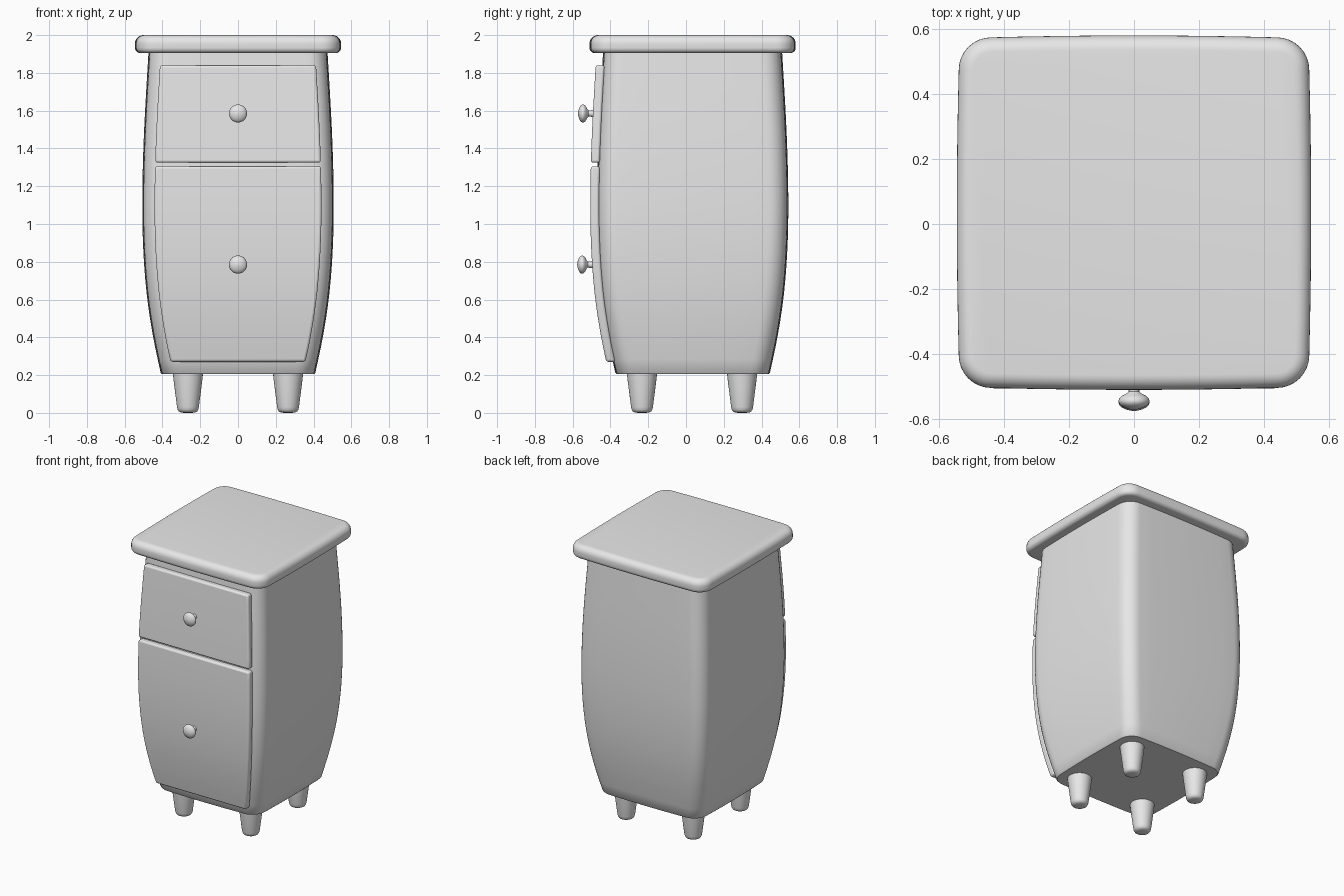
import bpy, bmesh, math
from mathutils import Vector

if "Cube" in bpy.data.objects:
    bpy.data.objects.remove(bpy.data.objects["Cube"])

CY = 0.035  # centre of the cabinet in depth
grey = bpy.data.materials.new("plain grey")
grey.diffuse_color = (0.8, 0.8, 0.8, 1)
grey.use_nodes = True
grey.node_tree.nodes["Principled BSDF"].inputs["Base Color"].default_value = grey.diffuse_color

# half-width of the bulging body by height
PROFILE = [(0.205, 0.408), (0.4, 0.449), (0.6, 0.480), (0.8, 0.498), (1.0, 0.506),
           (1.2, 0.506), (1.4, 0.501), (1.6, 0.492), (1.91, 0.474)]


def half_width(z):
    """Smooth (Catmull-Rom style) lookup of the body half-width."""
    p = PROFILE
    z = min(max(z, p[0][0]), p[-1][0])
    i = max(k for k in range(len(p) - 1) if p[k][0] <= z)

    def slope(k):
        a, b = p[max(k - 1, 0)], p[min(k + 1, len(p) - 1)]
        return (b[1] - a[1]) / (b[0] - a[0])
    (z0, w0), (z1, w1) = p[i], p[i + 1]
    d = z1 - z0
    t = (z - z0) / d
    return ((2*t**3 - 3*t**2 + 1) * w0 + (t**3 - 2*t**2 + t) * d * slope(i)
            + (3*t**2 - 2*t**3) * w1 + (t**3 - t**2) * d * slope(i + 1))


def rounded_square(hw, r, z, bulge=0.006, seg=8, side=8):
    """Ring with round corners and gently bowed sides."""
    base = hw - bulge
    c = base - r
    pts = []
    for q in range(4):
        a0 = q * math.pi / 2
        rot = (math.cos(a0), math.sin(a0))
        local = [(base + bulge * (1 - (k / side * 2 - 1) ** 2), c * (k / side * 2 - 1))
                 for k in range(side + 1)]
        local += [(c + r * math.cos(a), c + r * math.sin(a))
                  for a in (math.pi / 2 * k / seg for k in range(1, seg))]
        pts += [Vector((x * rot[0] - y * rot[1], x * rot[1] + y * rot[0] + CY, z))
                for x, y in local]
    return pts


def loft(name, rings):
    """Skin a stack of closed rings and cap both ends."""
    bm = bmesh.new()
    rows = [[bm.verts.new(p) for p in ring] for ring in rings]
    n = len(rows[0])
    for a, b in zip(rows, rows[1:]):
        for i in range(n):
            j = (i + 1) % n
            bm.faces.new((a[i], a[j], b[j], b[i]))
    bm.faces.new(rows[0][::-1])
    bm.faces.new(rows[-1])
    bmesh.ops.recalc_face_normals(bm, faces=bm.faces)
    me = bpy.data.meshes.new(name)
    bm.to_mesh(me)
    bm.free()
    me.materials.append(grey)
    ob = bpy.data.objects.new(name, me)
    bpy.context.collection.objects.link(ob)
    return ob


def smooth(ob, angle=35):
    bpy.ops.object.select_all(action='DESELECT')
    ob.select_set(True)
    bpy.context.view_layer.objects.active = ob
    bpy.ops.object.shade_smooth_by_angle(angle=math.radians(angle))


def lathe(name, profile, centre, axis, n=32):
    """Turn (radius, distance) pairs around the given axis."""
    axis = Vector(axis)
    u = Vector((1, 0, 0))
    v = axis.cross(u)
    rings = [[Vector(centre) + axis * d + (u * math.cos(a) + v * math.sin(a)) * r
              for a in (2 * math.pi * k / n for k in range(n))] for r, d in profile]
    smooth(loft(name, rings))


def panel(name, z0, z1, rows):
    """Curved front panel that follows the body."""
    rings = []
    for k in range(rows + 1):
        z = z0 + (z1 - z0) * k / rows
        h = half_width(z)
        w, front, back = h - 0.065, CY - h - 0.035, CY - h + 0.012
        rings.append([Vector((-w, front, z)), Vector((w, front, z)),
                      Vector((w, back, z)), Vector((-w, back, z))])
    ob = loft(name, rings)
    bev = ob.modifiers.new("soft edges", 'BEVEL')
    bev.width, bev.segments = 0.012, 3
    bev.limit_method, bev.angle_limit = 'ANGLE', math.radians(40)
    smooth(ob)


# bulging body with a slightly softened bottom edge
levels = [0.213 + (1.91 - 0.213) * k / 24 for k in range(25)]
body = [rounded_square(half_width(0.205) - 0.006, 0.094, 0.205)]
body += [rounded_square(half_width(z), 0.1, z) for z in levels]
smooth(loft("body", body))

# top slab with rounded rim
slab = []
for k in range(6):
    a = math.pi / 2 * k / 5
    i = 0.028 * (1 - math.sin(a))
    slab.append(rounded_square(0.546 - i, 0.1 - i, 1.905 + 0.028 * (1 - math.cos(a))))
for k in range(8):
    a = math.pi / 2 * k / 7
    i = 0.045 * (1 - math.cos(a))
    slab.append(rounded_square(0.546 - i, 0.1 - i, 1.955 + 0.045 * math.sin(a)))
smooth(loft("top_slab", slab))

# drawer and door fronts
panel("drawer_front", 1.325, 1.84, 8)
panel("door_front", 0.27, 1.305, 16)

# knobs: thin stem, flared neck and flattened head
KNOB = [(0.02, -0.01), (0.017, 0.01), (0.016, 0.022), (0.022, 0.028), (0.036, 0.035),
        (0.045, 0.043), (0.048, 0.051), (0.046, 0.059), (0.038, 0.067),
        (0.026, 0.073), (0.012, 0.077), (0.002, 0.078)]
for name, z in (("drawer_knob", 1.585), ("door_knob", 0.785)):
    lathe(name, KNOB, (0, CY - half_width(z) - 0.036, z), (0, -1, 0))

# tapered round feet
LEG = [(0.02, 0.0), (0.038, 0.002), (0.049, 0.008), (0.055, 0.018), (0.058, 0.032),
       (0.068, 0.11), (0.077, 0.18), (0.080, 0.215)]
for sx in (-1, 1):
    for sy in (-1, 1):
        name = ("front" if sy < 0 else "back") + ("_left_leg" if sx < 0 else "_right_leg")
        lathe(name, LEG, (sx * 0.265, CY - 0.003 + sy * 0.265, 0), (0, 0, 1))
